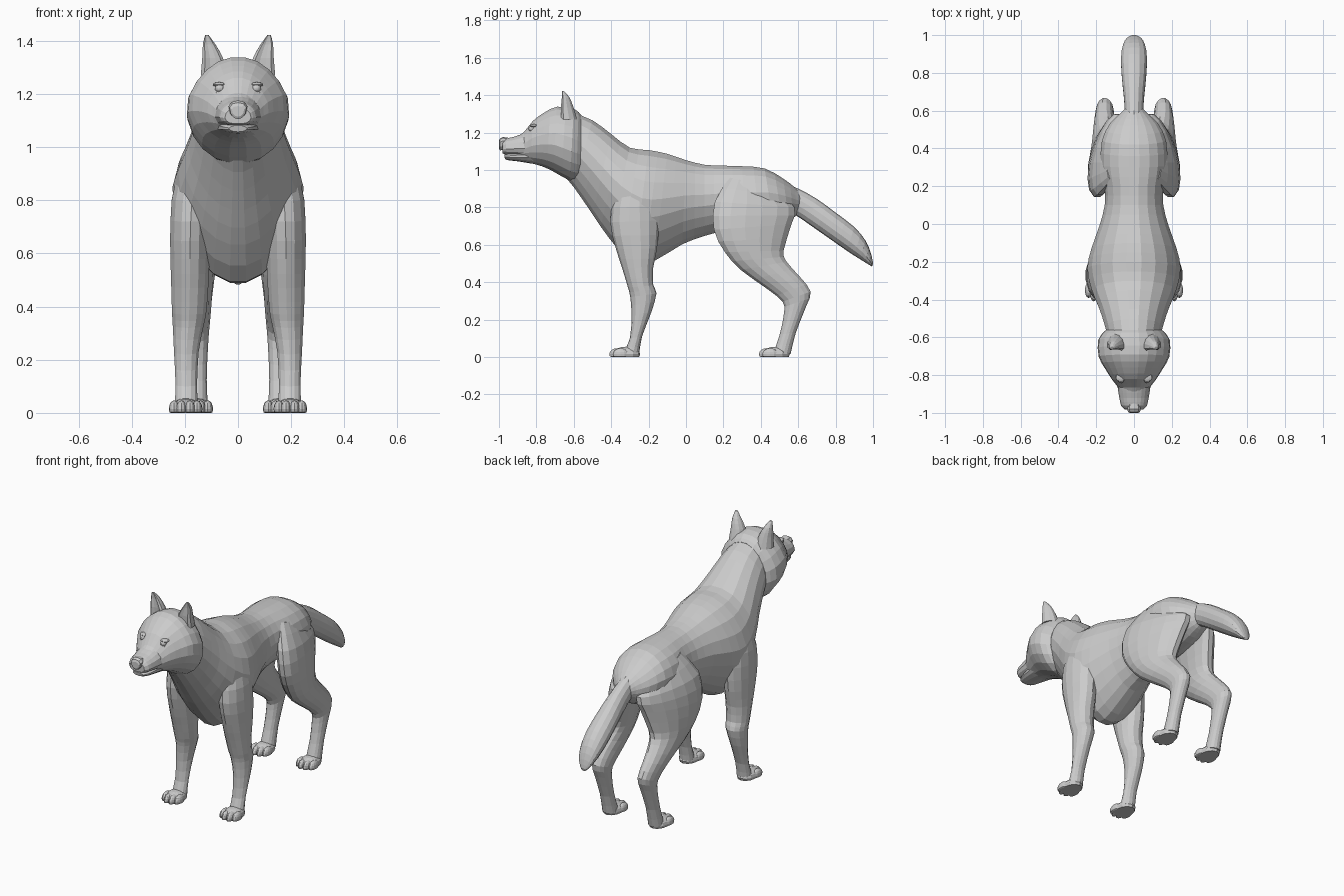
import bpy, bmesh, math
from mathutils import Vector as V


def spow(t, p):
    return math.copysign(abs(t) ** p, t)


def refine(rows, k):
    # Catmull-Rom interpolation between section rows
    out = []
    for i in range(len(rows) - 1):
        a, b = rows[max(i - 1, 0)], rows[i]
        c, d = rows[i + 1], rows[min(i + 2, len(rows) - 1)]
        for j in range(k):
            t = j / k
            out.append([0.5 * (2 * q + (r - p) * t + (2 * p - 5 * q + 4 * r - s) * t * t
                               + (3 * q - p - 3 * r + s) * t ** 3)
                        for p, q, r, s in zip(a, b, c, d)])
    return out + [list(rows[-1])]


def finish(bm, name):
    bmesh.ops.recalc_face_normals(bm, faces=bm.faces[:])
    me = bpy.data.meshes.new(name)
    bm.to_mesh(me)
    bm.free()
    ob = bpy.data.objects.new(name, me)
    bpy.context.collection.objects.link(ob)
    return ob


def loft(name, rows, n=18, k=2, egg=0.0, peak=0.0, power=1.0, side=1, cup=0.0):
    # row: y0, z0, y1, z1, inner x, outer x, skew (section spans point 0 to point 1)
    bm = bmesh.new()
    rings = []
    for y0, z0, y1, z1, xi, xo, skew in refine(rows, k):
        ring = []
        for i in range(n):
            a = 2 * math.pi * (i + 0.5) / n
            c, s = spow(math.cos(a), power), spow(math.sin(a), power)
            if cup and s > 0:
                s -= cup * (1 - abs(c)) * 2
            w = (xo - xi) / 2 * (1 - egg * max(-s, 0) - peak * max(s, 0))
            t = (1 - s) / 2
            ring.append(bm.verts.new((side * ((xi + xo) / 2 + w * c + skew * s),
                                      y0 + (y1 - y0) * t, z0 + (z1 - z0) * t)))
        rings.append(ring)
    for r, q in zip(rings, rings[1:]):
        for i in range(n):
            bm.faces.new((r[i], r[(i + 1) % n], q[(i + 1) % n], q[i]))
    bm.faces.new(rings[0])
    bm.faces.new(rings[-1])
    return finish(bm, name)


def centred(rows):
    return [(a, b, c, d, -w, w, 0) for a, b, c, d, w in rows]


def blobs(name, items, floor=None, u=12, v=8):
    bm = bmesh.new()
    for loc, rad in items:
        res = bmesh.ops.create_uvsphere(bm, u_segments=u, v_segments=v, radius=1)
        for vert in res["verts"]:
            vert.co = V(loc) + V([p * r for p, r in zip(vert.co, rad)])
            if floor is not None:
                vert.co.z = max(vert.co.z, floor)
    return finish(bm, name)


def union(base, parts):
    for p in parts:
        m = base.modifiers.new("join", "BOOLEAN")
        m.operation, m.solver, m.object = "UNION", "EXACT", p
    dg = bpy.context.evaluated_depsgraph_get()
    me = bpy.data.meshes.new_from_object(base.evaluated_get(dg))
    base.modifiers.clear()
    base.data = me
    for p in parts:
        bpy.data.objects.remove(p)


# Torso and neck: top point, bottom point, half width
body = loft("body", centred([
    (-.62, 1.315, -.68, 1.00, .13), (-.50, 1.268, -.60, .905, .155),
    (-.40, 1.195, -.50, .76, .188), (-.30, 1.122, -.41, .63, .228),
    (-.20, 1.11, -.28, .49, .25), (-.10, 1.09, -.17, .51, .228),
    (0, 1.055, -.02, .60, .185), (.10, 1.03, .10, .645, .157),
    (.20, 1.025, .20, .67, .158), (.30, 1.022, .32, .68, .178),
    (.42, 1.01, .47, .70, .172), (.52, .955, .55, .73, .128),
    (.585, .905, .59, .755, .072), (.62, .87, .61, .78, .042)]), n=20, egg=.22)

# Tail
tail = loft("tail", centred([
    (.50, .94, .52, .78, .05), (.60, .90, .59, .755, .05),
    (.70, .845, .65, .715, .055), (.80, .772, .76, .638, .066),
    (.90, .695, .86, .568, .07), (.96, .622, .93, .523, .06),
    (.99, .55, .975, .495, .04), (1.0, .50, .995, .483, .015)]), n=14)

# Head with ruff
head = loft("head", centred([
    (-.56, 1.295, -.565, .935, .155), (-.60, 1.33, -.62, .94, .194),
    (-.69, 1.34, -.71, .99, .192), (-.76, 1.307, -.77, 1.018, .157),
    (-.82, 1.262, -.83, 1.035, .118), (-.865, 1.205, -.87, 1.048, .085),
    (-.92, 1.17, -.91, 1.07, .07)]), n=20, power=.92, egg=.08, peak=.22)

# Boxy muzzle and the lower jaw under it
muzzle = loft("muzzle", centred([
    (-.82, 1.20, -.82, 1.06, .095), (-.87, 1.195, -.87, 1.07, .087),
    (-.92, 1.178, -.92, 1.078, .079), (-.962, 1.168, -.962, 1.082, .069),
    (-.982, 1.15, -.98, 1.088, .05)]), n=16, power=.75, peak=.3)
jaw = loft("lower_jaw", centred([
    (-.80, 1.12, -.80, 1.03, .085), (-.90, 1.10, -.90, 1.046, .066),
    (-.95, 1.09, -.95, 1.052, .052), (-.973, 1.082, -.968, 1.058, .034)]), n=14)

front = [(-.31, .98, -.20, .98, .06, .15, 0), (-.38, .87, -.165, .88, .09, .236, 0),
         (-.405, .72, -.145, .73, .10, .256, 0), (-.375, .58, -.155, .58, .105, .256, 0),
         (-.34, .47, -.175, .48, .11, .253, 0), (-.31, .37, -.175, .385, .118, .25, 0),
         (-.298, .32, -.158, .34, .128, .247, 0), (-.291, .22, -.185, .24, .147, .242, 0),
         (-.30, .10, -.235, .11, .153, .236, 0), (-.335, .02, -.25, .015, .15, .24, 0)]
hind = [(.23, .96, .47, .91, .05, .14, .02), (.15, .83, .585, .80, .055, .207, .05),
        (.145, .68, .568, .71, .07, .232, .05), (.205, .56, .525, .57, .085, .235, .03),
        (.29, .465, .54, .51, .092, .226, .015), (.43, .365, .61, .43, .10, .213, 0),
        (.515, .295, .668, .35, .107, .203, 0), (.523, .235, .643, .27, .112, .198, 0),
        (.50, .12, .588, .13, .117, .195, 0), (.465, .02, .56, .015, .112, .20, 0)]
# Ear sections, cupped at the front
ear = [(-.70, 1.27, -.58, 1.27, .035, .142, 0), (-.695, 1.335, -.60, 1.335, .055, .136, 0),
       (-.68, 1.385, -.622, 1.388, .084, .133, 0), (-.668, 1.422, -.652, 1.422, .11, .124, 0)]

parts = [tail, head, muzzle, jaw]
for s in (-1, 1):
    # Legs
    parts.append(loft("front_leg", front, n=14, side=s))
    parts.append(loft("hind_leg", hind, n=16, side=s))
union(body, parts)

for s, side in ((-1, "right"), (1, "left")):
    loft("ear_" + side, ear, n=12, side=s, cup=.45)
    # Eyes with brow lids
    blobs("eye_" + side, [((s * .069, -.824, 1.221), (.018, .018, .016))])
    blobs("eyelid_" + side, [((s * .070, -.812, 1.236), (.027, .024, .009)),
                             ((s * .070, -.815, 1.206), (.021, .020, .007))], u=10, v=6)
    # Paws: pad and four toes
    for kind, px, py in (("front", .197, -.325), ("hind", .157, .475)):
        items = [((s * px, py + .005, .015), (.056, .075, .04))]
        for dx, dy in ((-.043, -.025), (-.016, -.043), (.016, -.043), (.043, -.025)):
            items.append(((s * px + dx, py + dy, .015), (.020, .042, .032)))
        blobs(f"{kind}_paw_{side}", items, floor=0, u=12, v=8)

# Nose
loft("nose", centred([
    (-.95, 1.172, -.95, 1.11, .032), (-.98, 1.176, -.98, 1.106, .037),
    (-.995, 1.168, -.995, 1.105, .033), (-1.0, 1.155, -1.0, 1.115, .024)]),
    n=10, k=1, egg=.4, power=.8)
